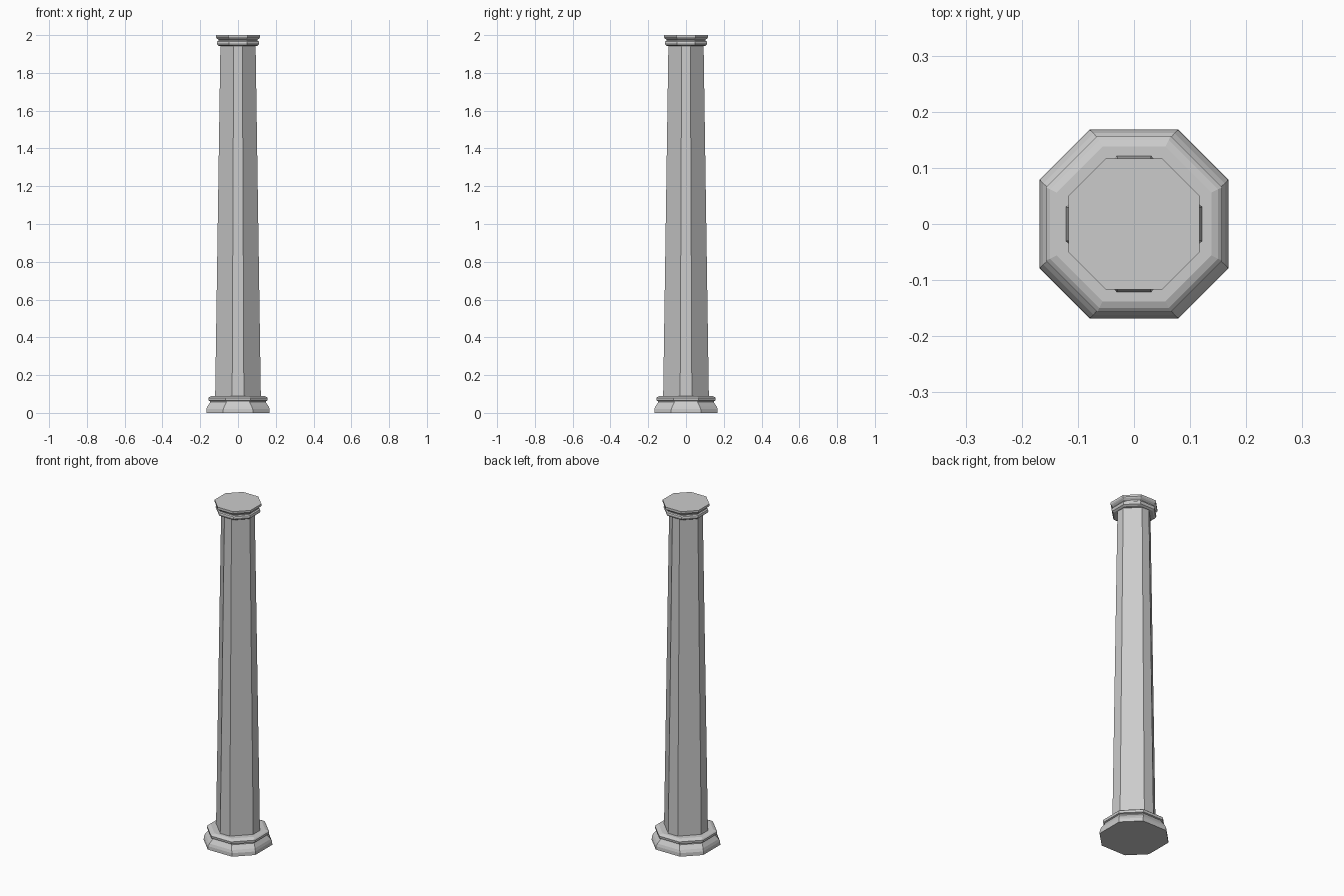
import bpy

if "Cube" in bpy.data.objects:
    bpy.data.objects.remove(bpy.data.objects["Cube"])

def loft(name, rings):
    """Stack chamfered-square rings given as (z, half width, half length of the straight side)."""
    verts, faces = [], []
    for z, r, h in rings:
        verts += [(x, y, z) for x, y in ((r, -h), (r, h), (h, r), (-h, r),
                                         (-r, h), (-r, -h), (-h, -r), (h, -r))]
    for k in range(len(rings) - 1):
        for i in range(8):
            a, b = k * 8 + i, k * 8 + (i + 1) % 8
            faces.append((a, b, b + 8, a + 8))
    n = len(verts)
    faces += [tuple(range(7, -1, -1)), tuple(range(n - 8, n))]
    mesh = bpy.data.meshes.new(name)
    mesh.from_pydata(verts, [], faces)
    ob = bpy.data.objects.new(name, mesh)
    bpy.context.collection.objects.link(ob)
    return ob

# Moulded base: plinth, sloped shoulder, groove and upper band
loft("base", [(0, .168, .079), (.02, .167, .078), (.035, .162, .072), (.057, .147, .061),
              (.062, .147, .061), (.065, .155, .065), (.079, .157, .065),
              (.085, .150, .062), (.09, .138, .056)])

# Tapered shaft with narrow front faces and wide diagonals
loft("shaft", [(.08, .121, .031), (1.96, .093, .023)])

# Capital: lower band, groove and top slab
loft("capital", [(1.942, .100, .042), (1.948, .109, .046), (1.958, .112, .048),
                 (1.966, .110, .047), (1.970, .103, .044), (1.975, .103, .044),
                 (1.983, .113, .048), (1.989, .117, .050), (2.0, .117, .050)])
